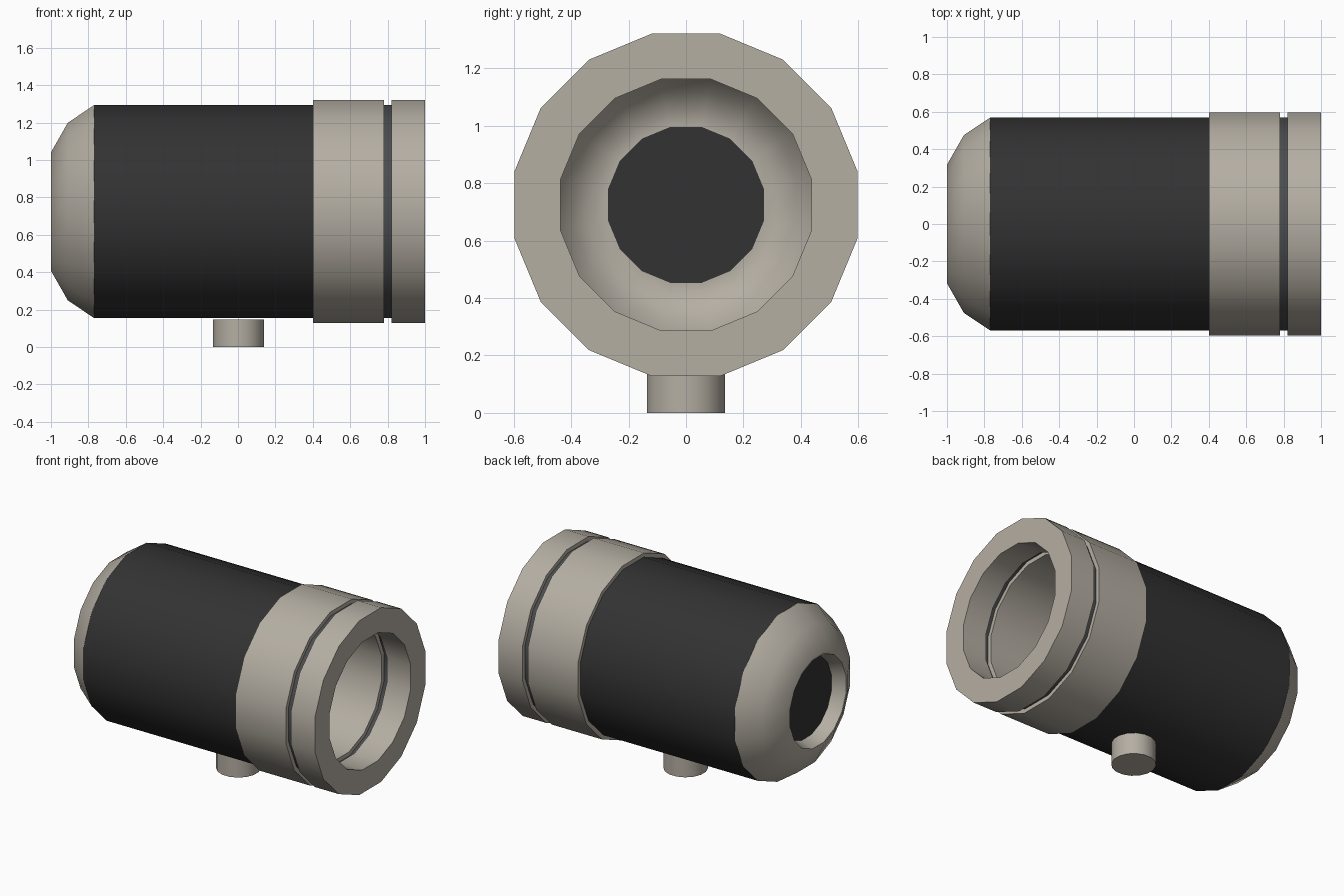
import bpy, bmesh, math
from mathutils import Vector

if "Cube" in bpy.data.objects:
    bpy.data.objects.remove(bpy.data.objects["Cube"])

SIDES = 16
AXIS_Z = 0.724


def material(name, rgb):
    m = bpy.data.materials.new(name)
    m.diffuse_color = (*rgb, 1)
    m.use_nodes = True
    m.node_tree.nodes["Principled BSDF"].inputs["Base Color"].default_value = m.diffuse_color
    return m


pale = material("warm_pale_grey", (0.46, 0.425, 0.365))
black = material("soft_black", (0.032, 0.032, 0.032))
dark_grey = material("dark_grey", (0.07, 0.073, 0.075))


def finish(name, bm, mat, angle=38):
    bmesh.ops.recalc_face_normals(bm, faces=bm.faces)
    mesh = bpy.data.meshes.new(name)
    bm.to_mesh(mesh)
    bm.free()
    mesh.materials.append(mat)
    mesh.shade_smooth()
    mesh.set_sharp_from_angle(angle=math.radians(angle))
    ob = bpy.data.objects.new(name, mesh)
    bpy.context.collection.objects.link(ob)
    return ob


def lathe(name, profile, mat):
    """Revolve a closed (x, radius) profile around the long axis."""
    bm = bmesh.new()
    rings = []
    for i in range(SIDES):
        a = 2 * math.pi * (i + 0.5) / SIDES
        rings.append([bm.verts.new((x, r * math.cos(a), AXIS_Z + r * math.sin(a)))
                      for x, r in profile])
    n = len(profile)
    for i in range(SIDES):
        p, q = rings[i], rings[(i + 1) % SIDES]
        for j in range(n):
            k = (j + 1) % n
            bm.faces.new((p[j], p[k], q[k], q[j]))
    return finish(name, bm, mat)


def tube(name, x0, x1, outer, inner, mat):
    return lathe(name, [(x0, outer), (x1, outer), (x1, inner), (x0, inner)], mat)


def cylinder(name, center, radius, depth, axis, mat):
    bm = bmesh.new()
    bmesh.ops.create_cone(bm, cap_ends=True, segments=SIDES,
                          radius1=radius, radius2=radius, depth=depth)
    turn = Vector((0, 0, 1)).rotation_difference(Vector(axis)).to_matrix()
    half = math.pi / SIDES
    for v in bm.verts:
        x, y, z = v.co
        c, s = math.cos(half), math.sin(half)
        v.co = turn @ Vector((x * c - y * s, x * s + y * c, z)) + Vector(center)
    return finish(name, bm, mat)


# Main barrel, front collars and the recessed band between them
tube("barrel", -0.77, 0.40, 0.580, 0.446, black)
tube("wide_collar", 0.40, 0.78, 0.608, 0.446, pale)
tube("groove_band", 0.78, 0.82, 0.580, 0.475, dark_grey)
tube("front_collar", 0.82, 1.00, 0.608, 0.446, pale)

# Rounded rear cap: a shell with a round opening
lathe("rear_cap", [(-0.77, 0.580), (-0.91, 0.484), (-1.0, 0.323), (-1.0, 0.308),
                   (-0.91, 0.277), (-0.89, 0.277), (-0.89, 0.320),
                   (-0.84, 0.400), (-0.77, 0.446)], pale)

# Dark lens closing the rear opening
cylinder("rear_lens", (-0.90, 0, AXIS_Z), 0.277, 0.022, (1, 0, 0), black)

# Short mounting peg underneath
cylinder("mounting_peg", (0.003, 0, 0.0735), 0.138, 0.147, (0, 0, 1), pale)
